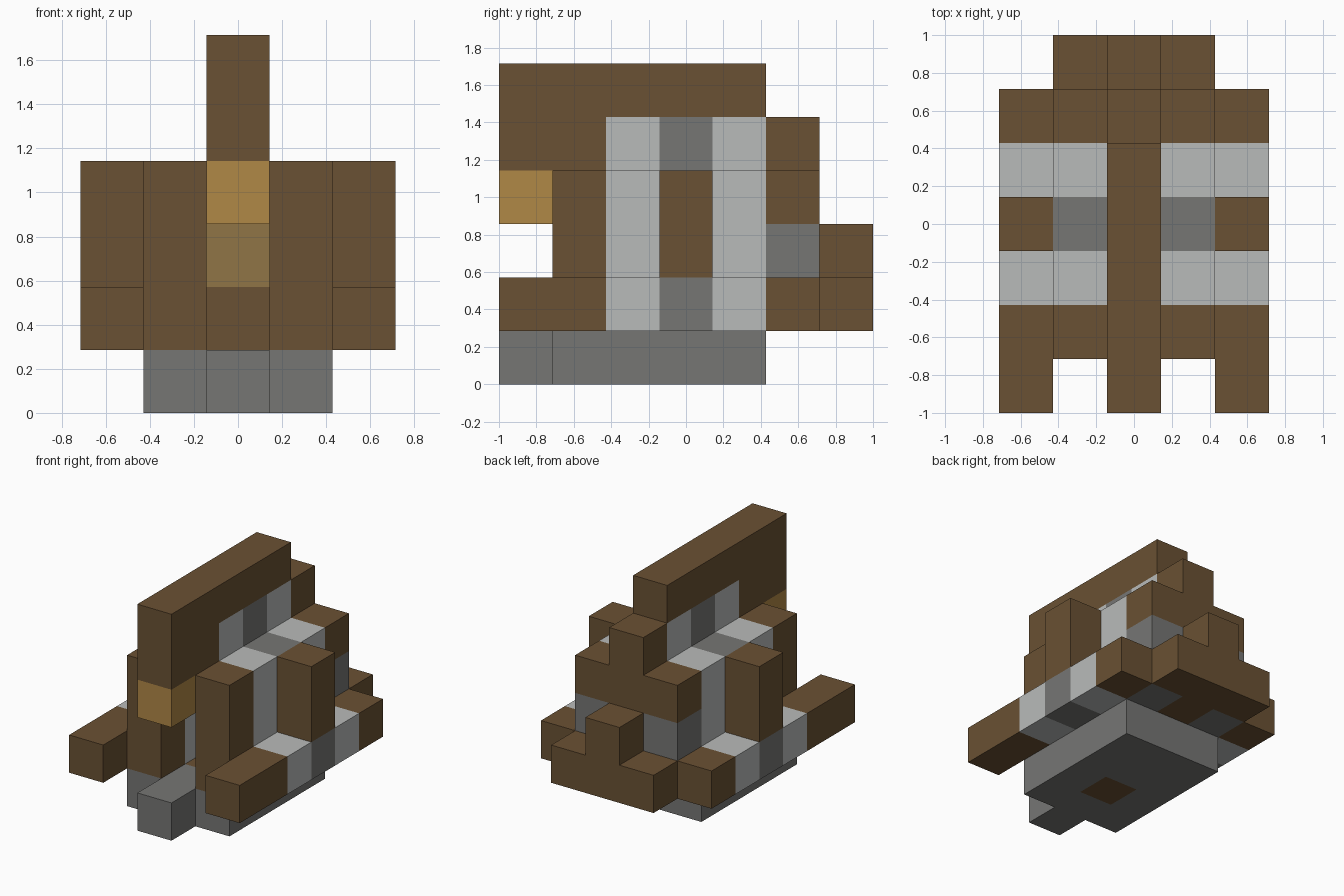
import bpy
import bmesh

U = 2 / 7  # edge of one block

if "Cube" in bpy.data.objects:
    bpy.data.objects.remove(bpy.data.objects["Cube"], do_unlink=True)


def material(name, rgb):
    """Flat material from 0-255 display values."""
    linear = [((c / 255 + 0.055) / 1.055) ** 2.4 for c in rgb] + [1]
    mat = bpy.data.materials.new(name)
    mat.use_nodes = True
    mat.diffuse_color = linear
    bsdf = mat.node_tree.nodes["Principled BSDF"]
    bsdf.inputs["Base Color"].default_value = linear
    bsdf.inputs["Roughness"].default_value = 0.9
    return mat


brown = material("brown", (106, 81, 51))
light = material("light grey", (185, 187, 186))
grey = material("mid grey", (118, 118, 116))
gold = material("gold", (176, 136, 70))
olive = material("dull gold", (144, 117, 70))


def block(name, mat, x, y, z):
    """Box over inclusive ranges of grid cells: x -2..2, y 0..6, z 0..5."""
    lo = (x[0] - 0.5, y[0] - 3.5, z[0])
    hi = (x[-1] + 0.5, y[-1] - 2.5, z[-1] + 1)
    bm = bmesh.new()
    bmesh.ops.create_cube(bm, size=1)
    for v in bm.verts:
        v.co = [U * (h if c > 0 else l) for c, l, h in zip(v.co, lo, hi)]
    mesh = bpy.data.meshes.new(name)
    bm.to_mesh(mesh)
    bm.free()
    mesh.materials.append(mat)
    obj = bpy.data.objects.new(name, mesh)
    bpy.context.collection.objects.link(obj)


def pair(name, mat, x, y, z):
    """The same box on the left and the right."""
    block("left_" + name, mat, [x], y, z)
    block("right_" + name, mat, [-x], y, z)


# Base slab with front prong and a brown inlay
pair("base", grey, 1, (1, 4), [0])
block("base_prong", grey, [0], (0, 1), [0])
block("base_inlay", brown, [0], [2], [0])
block("base_rear", grey, [0], (3, 4), [0])

# Side rails
pair("rail_front", brown, 2, (0, 1), [1])
pair("rail_rear", brown, 2, [5], [1])
pair("side_tower", brown, 2, [3], (2, 3))

# Hollow body walls
pair("front_column", brown, 1, [1], (1, 3))
pair("rear_foot", grey, 1, [5], (1, 2))

# Banding across rails, walls and roof
for band, mat, y in (("front_band", light, 2), ("middle_band", grey, 3),
                     ("rear_band", light, 4)):
    pair(band + "_rail", mat, 2, [y], [1])
    pair(band + "_wall", mat, 1, [y], (1, 3))
    block(band + "_roof", mat, [0], [y], [4])

# Back wall and tail step
block("back_sill", brown, [0], [5], [1])
block("back_panel", olive, [0], [5], [2])
block("back_lintel", brown, (-1, 1), [5], [3])
block("back_cap", brown, [0], [5], [4])
block("tail_step", brown, (-1, 1), [6], [1])
block("tail_knob", brown, [0], [6], [2])

# Crest along the top, with the gold tip hanging at the front
block("crest", brown, [0], (0, 4), [5])
block("crest_front", brown, [0], (0, 1), [4])
block("crest_tip", gold, [0], [0], [3])
